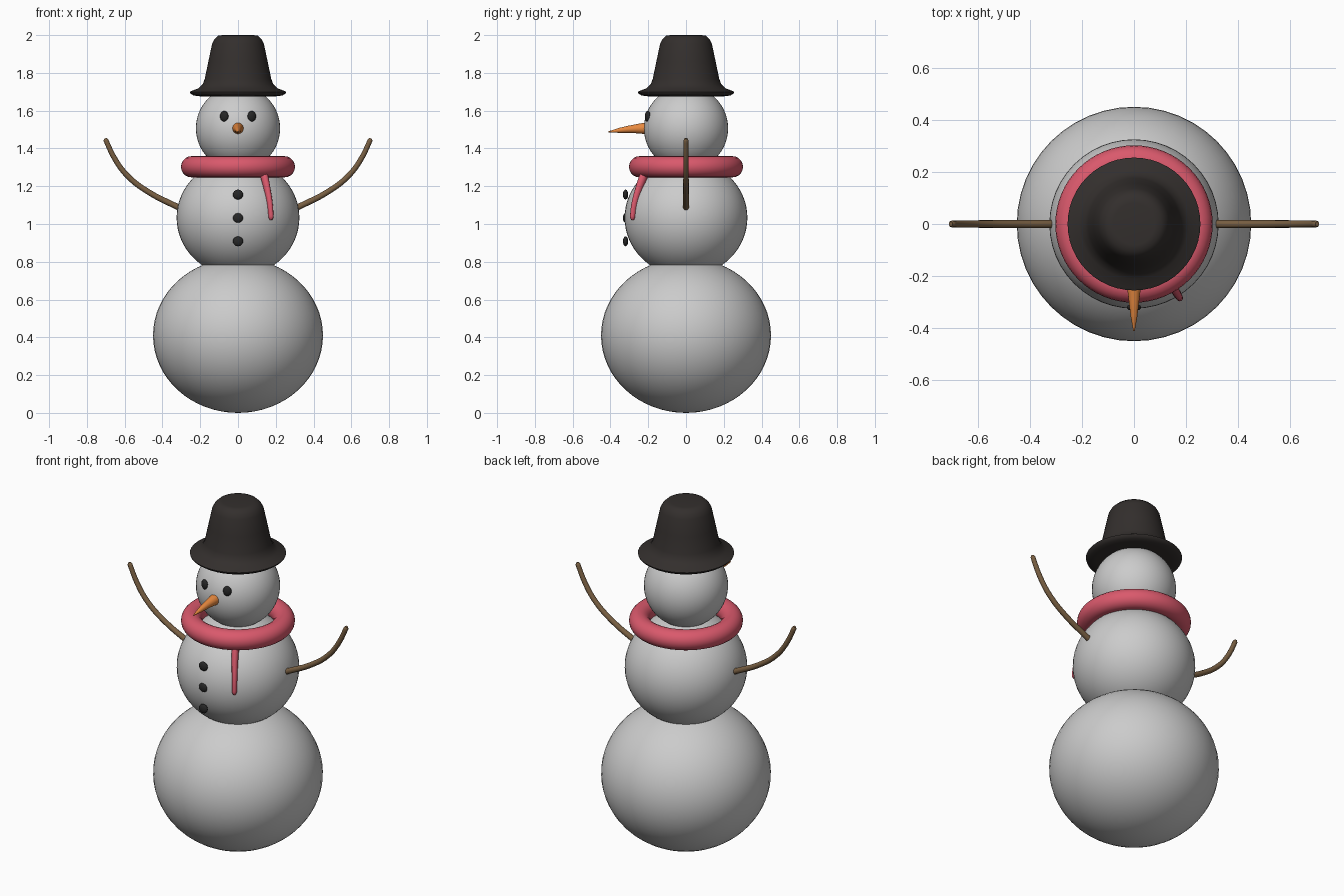
import bpy, bmesh
from math import radians, pi, atan2
from mathutils import Matrix

if "Cube" in bpy.data.objects:
    bpy.data.objects.remove(bpy.data.objects["Cube"])


def material(name, rgb):
    m = bpy.data.materials.new(name)
    m.diffuse_color = (*rgb, 1)
    m.use_nodes = True
    m.node_tree.nodes["Principled BSDF"].inputs["Base Color"].default_value = m.diffuse_color
    return m


COAL = material("coal", (0.02, 0.02, 0.02))
FELT = material("felt", (0.033, 0.028, 0.026))
WOOL = material("wool", (0.7, 0.1, 0.15))
CARROT = material("carrot", (0.8, 0.25, 0.05))
WOOD = material("wood", (0.19, 0.115, 0.055))


def finish(ob, name, mat=None, angle=50):
    ob.name = name
    if mat:
        ob.data.materials.append(mat)
    bpy.ops.object.select_all(action='DESELECT')
    ob.select_set(True)
    bpy.context.view_layer.objects.active = ob
    bpy.ops.object.shade_smooth_by_angle(angle=radians(angle))
    return ob


def ball(name, loc, radii, mat=None, rot_z=0, seg=48):
    bpy.ops.mesh.primitive_uv_sphere_add(segments=seg, ring_count=seg * 2 // 3,
                                         radius=1, location=loc, rotation=(0, 0, rot_z))
    ob = bpy.context.object
    ob.scale = radii
    return finish(ob, name, mat)


def tube(name, stations, mat, sides=4):
    """Smooth path of (x, y, z, radius) stations swept with a round section."""
    cu = bpy.data.curves.new(name, 'CURVE')
    cu.dimensions = '3D'
    cu.bevel_depth = 1
    cu.bevel_resolution = sides
    cu.resolution_u = 6
    cu.use_fill_caps = True
    sp = cu.splines.new('BEZIER')
    sp.bezier_points.add(len(stations) - 1)
    for p, (x, y, z, r) in zip(sp.bezier_points, stations):
        p.co = (x, y, z)
        p.radius = r
        p.handle_left_type = p.handle_right_type = 'AUTO'
    ob = bpy.data.objects.new(name, cu)
    bpy.context.collection.objects.link(ob)
    bpy.ops.object.select_all(action='DESELECT')
    ob.select_set(True)
    bpy.context.view_layer.objects.active = ob
    bpy.ops.object.convert(target='MESH')
    return finish(bpy.context.object, name, mat)


def lathe(name, profile, mat, steps=48):
    bm = bmesh.new()
    verts = [bm.verts.new((r, 0, z)) for r, z in profile]
    edges = [bm.edges.new(pair) for pair in zip(verts, verts[1:])]
    bmesh.ops.spin(bm, geom=verts + edges, cent=(0, 0, 0), axis=(0, 0, 1),
                   angle=2 * pi, steps=steps)
    bmesh.ops.remove_doubles(bm, verts=bm.verts, dist=1e-4)
    bmesh.ops.recalc_face_normals(bm, faces=bm.faces)
    me = bpy.data.meshes.new(name)
    bm.to_mesh(me)
    bm.free()
    ob = bpy.data.objects.new(name, me)
    bpy.context.collection.objects.link(ob)
    return finish(ob, name, mat)


# snow balls
ball("lower_body", (0, 0, 0.41), (0.45, 0.45, 0.41))
ball("upper_body", (0, 0, 1.033), (0.325, 0.325, 0.309))
ball("head", (0, 0, 1.507), (0.223, 0.223, 0.223))

# coal buttons
for i, z in enumerate((0.908, 1.032, 1.156)):
    ball(f"button_{i + 1}", (0, -0.32, z), (0.027, 0.014, 0.026), COAL, seg=24)

# eyes and stick arms, mirrored left and right
for side, s in (("right", 1), ("left", -1)):
    ball(f"eye_{side}", (s * 0.073, -0.203, 1.57), (0.023, 0.014, 0.028), COAL,
         rot_z=s * radians(20), seg=24)
    tube(f"arm_{side}", [(s * x, 0, z, r) for x, z, r in (
        (0.26, 1.06, 0.016), (0.328, 1.094, 0.016), (0.47, 1.167, 0.015),
        (0.58, 1.25, 0.0145), (0.648, 1.338, 0.014), (0.699, 1.443, 0.013),
        (0.703, 1.453, 0.008))], WOOD)

# carrot nose
tube("nose", [(0, -0.19, 1.507, 0.031), (0, -0.225, 1.506, 0.029),
              (0, -0.295, 1.502, 0.02), (0, -0.35, 1.496, 0.0135),
              (0, -0.41, 1.488, 0.003)], CARROT, sides=6)

# scarf ring
bpy.ops.mesh.primitive_torus_add(major_radius=0.246, minor_radius=0.056,
                                 major_segments=64, minor_segments=20,
                                 location=(0, 0, 1.303))
finish(bpy.context.object, "scarf_ring", WOOL)

# scarf tail: hangs in a radial plane, a little flattened across it
tail = tube("scarf_tail", [(0.245, 0, 1.29, 0.024), (0.268, 0, 1.245, 0.023),
                           (0.300, 0, 1.17, 0.019), (0.322, 0, 1.10, 0.017),
                           (0.332, 0, 1.035, 0.015), (0.333, 0, 1.022, 0.008)], WOOL)
tail.data.transform(Matrix.Rotation(atan2(-0.283, 0.175), 4, 'Z')
                    @ Matrix.Diagonal((1, 0.85, 1, 1)))

# hat with flared brim and bevelled crown
lathe("hat", [(0, 1.68), (0.2, 1.676), (0.235, 1.68), (0.253, 1.692),
              (0.255, 1.699), (0.245, 1.705), (0.21, 1.718), (0.187, 1.74),
              (0.176, 1.768), (0.157, 1.86), (0.137, 1.955), (0.125, 1.978),
              (0.105, 1.997), (0.08, 2.0), (0, 2.0)], FELT)
